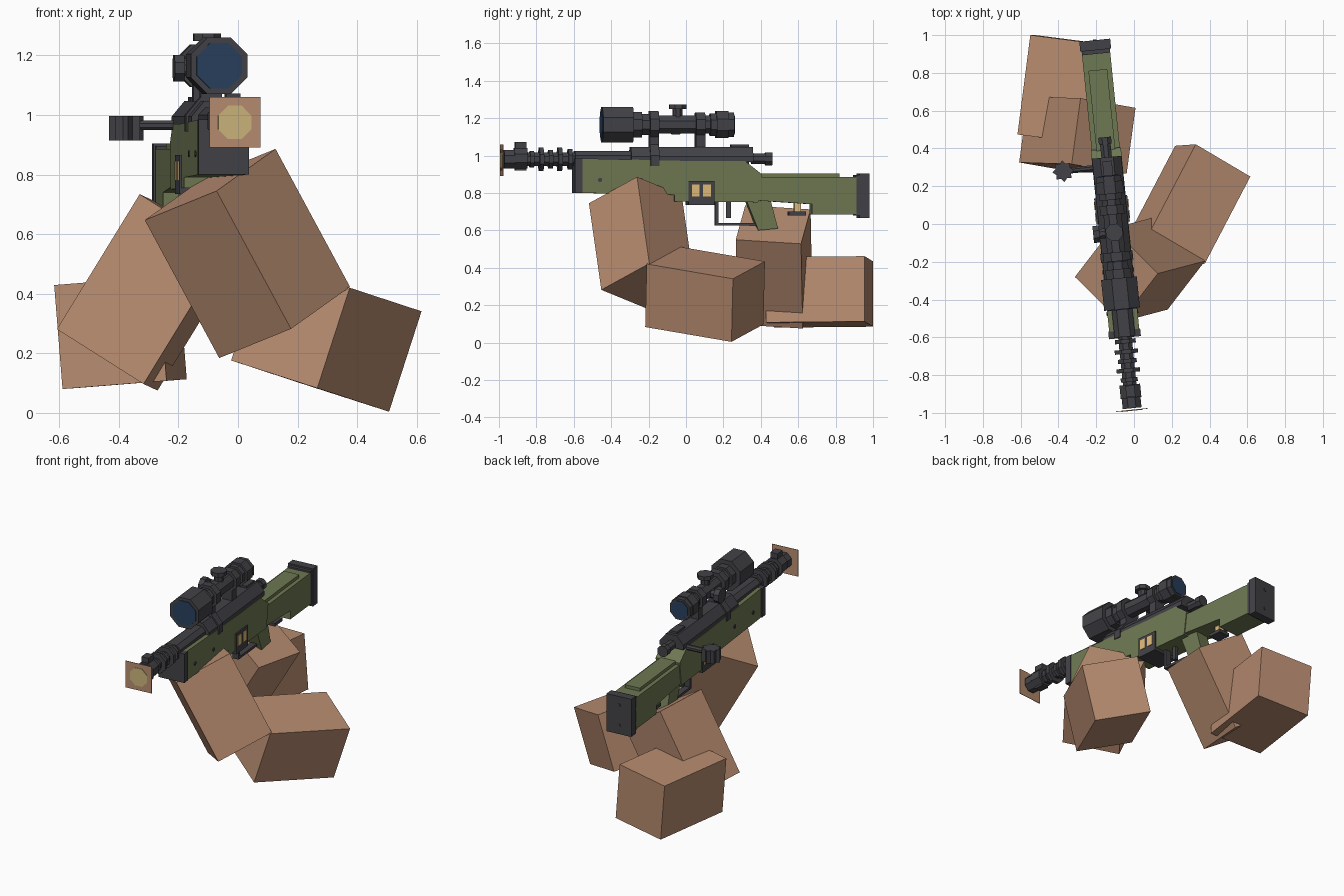
import bpy, bmesh
from math import cos, sin, pi, radians
from mathutils import Matrix, Vector

cube = bpy.data.objects.get("Cube")
if cube:
    bpy.data.objects.remove(cube, do_unlink=True)


def material(name, *srgb):
    m = bpy.data.materials.new(name)
    m.use_nodes = True
    col = [((c + 0.055) / 1.055) ** 2.4 for c in srgb] + [1]
    m.diffuse_color = col
    m.node_tree.nodes["Principled BSDF"].inputs["Base Color"].default_value = col
    return m


SKIN = material("skin brown", 0.72, 0.55, 0.44)
GREEN = material("olive green", 0.43, 0.47, 0.32)
DARK = material("gunmetal", 0.26, 0.26, 0.28)
BLUE = material("lens blue", 0.16, 0.25, 0.37)
GOLD = material("pale gold", 0.80, 0.71, 0.49)
TAN = material("window tan", 0.88, 0.73, 0.48)

# The whole weapon is turned slightly about the vertical
GUN = Matrix.Translation((-0.109, 0, 0)) @ Matrix.Rotation(radians(5.8), 4, "Z")


def finish(name, bm, mat, frame=GUN):
    bmesh.ops.recalc_face_normals(bm, faces=bm.faces)
    mesh = bpy.data.meshes.new(name)
    bm.to_mesh(mesh)
    bm.free()
    mesh.materials.append(mat)
    ob = bpy.data.objects.new(name, mesh)
    bpy.context.collection.objects.link(ob)
    ob.matrix_world = frame
    return ob


def prism(name, pts, axis, lo, hi, mat):
    """Extrude a 2D outline along x, y or z."""
    i = "xyz".index(axis)
    bm = bmesh.new()
    verts = []
    for a, b in pts:
        co = [a, b]
        co.insert(i, lo)
        verts.append(bm.verts.new(co))
    face = bm.faces.new(verts)
    new = bmesh.ops.extrude_face_region(bm, geom=[face])["geom"]
    step = Vector((0, 0, 0))
    step[i] = hi - lo
    bmesh.ops.translate(bm, vec=step, verts=[v for v in new if isinstance(v, bmesh.types.BMVert)])
    return finish(name, bm, mat)


def block(name, half, y0, y1, z0, z1, mat, x=0):
    return prism(name, [(y0, z0), (y1, z0), (y1, z1), (y0, z1)], "x", x - half, x + half, mat)


def octagon(a, b, apothem):
    r = apothem / cos(pi / 8)
    return [(a + r * cos(pi / 8 + k * pi / 4), b + r * sin(pi / 8 + k * pi / 4)) for k in range(8)]


def tube(name, sections, z, mat=DARK):
    for n, (y0, y1, r) in enumerate(sections):
        prism(f"{name}_{n + 1}", octagon(0, z, r), "y", y0, y1, mat)


def arm_box(name, corner, a, b, c):
    """Slanted box from one corner and three edge vectors."""
    bm = bmesh.new()
    bmesh.ops.create_cube(bm, size=1)
    edges = Matrix((a, b, c)).transposed()
    for v in bm.verts:
        v.co = Vector(corner) + edges @ (v.co + Vector((0.5, 0.5, 0.5)))
    finish(name, bm, SKIN, Matrix())


# Arms
arm_box("left_forearm", (-0.072, -0.519, 0.745),
        (0.25, 0.066, -0.463), (0.198, 0.257, 0.141), (-0.241, 0.239, -0.098))
arm_box("left_upper_arm", (0.375, -0.21, 0.42),
        (0.241, 0.461, -0.079), (-0.109, -0.008, -0.337), (-0.289, 0.171, 0.093))
arm_box("right_forearm", (-0.608, 0.326, 0.281),
        (0.278, -0.009, 0.453), (0.291, -0.051, -0.184), (0.047, 0.349, -0.022))
arm_box("right_upper_arm", (-0.617, 0.474, 0.429),
        (0.068, 0.526, 0.005), (0.028, 0, -0.349), (0.349, -0.045, 0.028))

# Green body, stock and grip
prism("body", [(-0.57, 0.985), (-0.57, 0.80), (-0.07, 0.79), (-0.07, 0.755), (0.38, 0.75),
               (0.40, 0.90), (0.31, 0.97), (0.05, 0.97)], "x", -0.08, 0.08, GREEN)
prism("stock", [(0.37, 0.885), (0.91, 0.885), (0.91, 0.685), (0.67, 0.685),
                (0.67, 0.74), (0.37, 0.76)], "x", -0.075, 0.075, GREEN)
block("cheek_rest", 0.05, 0.37, 0.82, 0.88, 0.905, GREEN)
prism("grip", [(0.32, 0.76), (0.44, 0.80), (0.49, 0.61), (0.385, 0.60)], "x", -0.045, 0.045, GREEN)

# Butt pad, front cap and small fittings
block("butt_plate", 0.075, 0.905, 0.93, 0.68, 0.895, DARK)
block("butt_pad", 0.082, 0.925, 0.978, 0.665, 0.905, DARK)
block("front_cap", 0.085, -0.605, -0.565, 0.80, 0.985, DARK)
block("stock_catch", 0.04, 0.55, 0.64, 0.68, 0.70, DARK)
block("stock_catch_post", 0.02, 0.58, 0.615, 0.70, 0.745, TAN)
for z in (0.72, 0.85):
    prism("butt_screw", octagon(0, z, 0.01), "y", 0.975, 0.982, DARK)
for side in (-1, 1):
    for y in (-0.47, -0.25):
        prism("body_screw", octagon(y, 0.87, 0.011), "x", side * 0.078, side * 0.084, DARK)

# Magazine window on both sides
block("magazine_frame", 0.088, 0.005, 0.145, 0.735, 0.865, DARK)
for side in (-1, 1):
    for y in (0.022, 0.083):
        block("magazine_window", 0.002, y, y + 0.042, 0.78, 0.845, TAN, side * 0.09)

# Trigger and guard
block("trigger_guard", 0.02, 0.155, 0.39, 0.625, 0.64, DARK)
block("trigger_guard_front", 0.02, 0.155, 0.172, 0.63, 0.76, DARK)
block("trigger", 0.012, 0.215, 0.24, 0.665, 0.76, DARK)

# Top rail and receiver
def roof(name, low, high, z0, z1, z2, y0, y1):
    prism(name, [(-low, z0), (low, z0), (low, z1), (high, z2), (-high, z2), (-low, z1)],
          "y", y0, y1, DARK)


roof("front_rail", 0.055, 0.03, 0.975, 1.0, 1.025, -0.6, -0.28)
roof("receiver", 0.078, 0.035, 0.965, 0.995, 1.047, -0.3, 0.355)
block("rear_sight", 0.025, 0.24, 0.335, 1.04, 1.06, DARK)
tube("bolt", [(0.35, 0.425, 0.028), (0.425, 0.462, 0.034)], 0.982)

# Bolt handle with a toothed knob
prism("bolt_handle", octagon(0.305, 0.965, 0.016), "x", -0.21, -0.05, DARK)
knob = [(-0.236 + r * cos(k * pi / 8), 0.305 + r * sin(k * pi / 8))
        for k, r in enumerate([0.058, 0.042] * 8)]
prism("bolt_knob", knob, "z", 0.915, 0.997, DARK)

# Barrel with rings and muzzle brake
tube("barrel", [(-0.98, -0.92, 0.05), (-0.92, -0.57, 0.036)], 0.98)
tube("barrel_ring", [(y, y + 0.022, r) for y, r in
                     ((-0.84, 0.045), (-0.79, 0.062), (-0.74, 0.05), (-0.69, 0.062), (-0.635, 0.055))], 0.98)
tube("muzzle_brake", [(-0.925, -0.855, 0.055)], 0.985)
block("brake_fin", 0.024, -0.92, -0.86, 0.92, 1.072, DARK)

# Muzzle plate with a gold centre
block("muzzle_plate", 0.086, -0.991, -0.988, 0.89, 1.06, SKIN, -0.002)
prism("muzzle_glow", octagon(-0.002, 0.975, 0.056), "y", -0.994, -0.9905, GOLD)

# Scope
Z = 1.165
tube("scope", [(-0.453, -0.288, 0.095), (-0.29, -0.24, 0.068), (-0.24, -0.2, 0.056),
               (-0.2, 0.14, 0.048), (0.128, 0.16, 0.06), (0.16, 0.225, 0.072), (0.225, 0.255, 0.066)], Z)
tube("scope_ring", [(-0.198, -0.15, 0.072), (0.05, 0.1, 0.064)], Z)
tube("lens", [(-0.457, -0.45, 0.076), (0.25, 0.259, 0.054)], Z, BLUE)
prism("front_mount", [(-0.086, 0.945), (0.086, 0.945), (0.086, 1.0), (0.036, 1.06),
                      (0.036, 1.12), (-0.036, 1.12), (-0.036, 1.06), (-0.086, 1.0)],
      "y", -0.198, -0.15, DARK)
block("rear_mount", 0.036, 0.05, 0.1, 1.03, 1.12, DARK)
prism("top_turret_stem", octagon(0, -0.045, 0.026), "z", 1.2, 1.25, DARK)
prism("top_turret_cap", octagon(0, -0.045, 0.045), "z", 1.248, 1.274, DARK)
prism("side_turret_stem", octagon(-0.045, Z - 0.008, 0.026), "x", -0.08, -0.04, DARK)
prism("side_turret_cap", octagon(-0.045, Z - 0.008, 0.045), "x", -0.112, -0.078, DARK)
